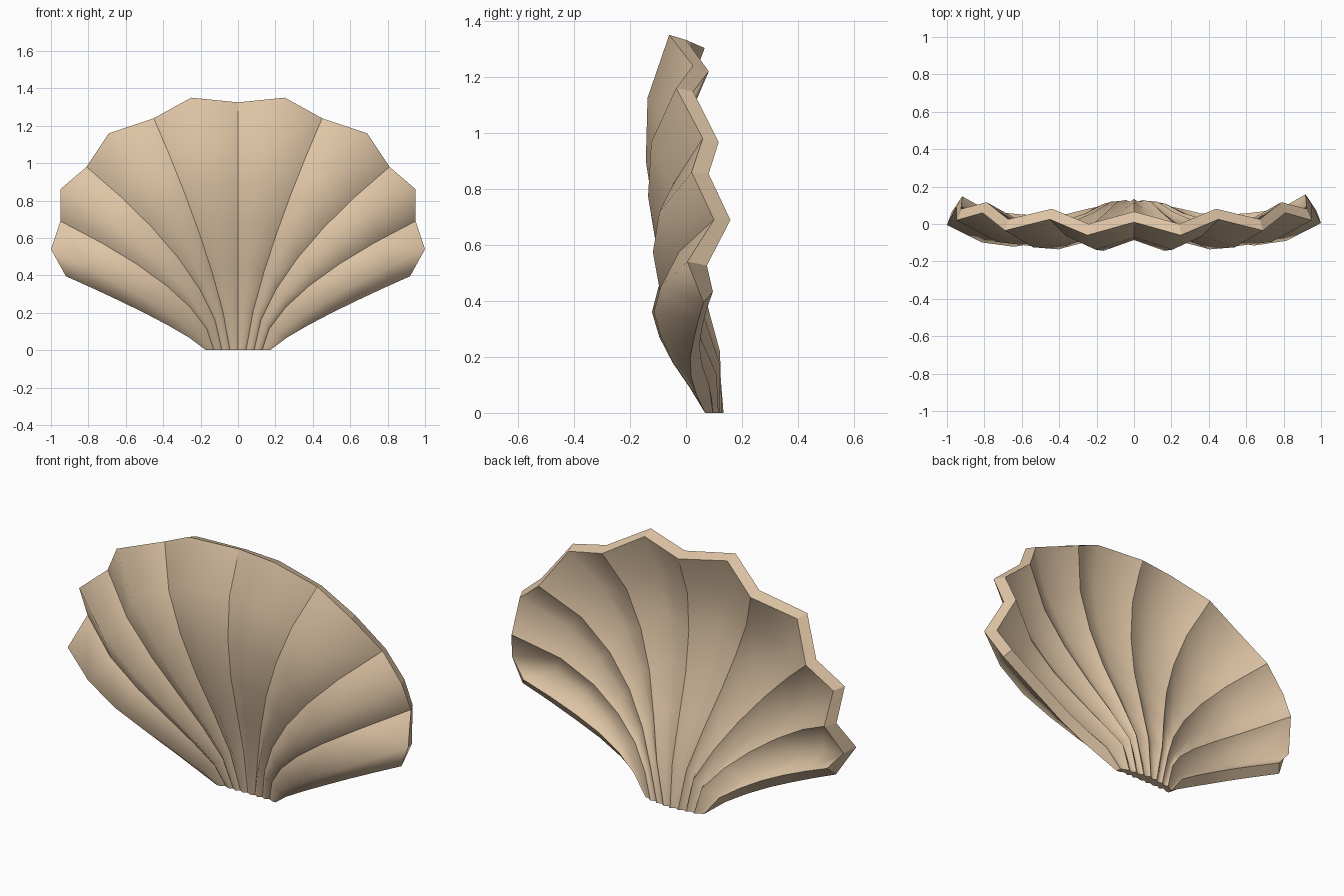
import bpy, bmesh

if "Cube" in bpy.data.objects:
    bpy.data.objects.remove(bpy.data.objects["Cube"])

# Half-rim of the fan: x, z, baseline y, ray curvature (even entries are grooves, odd are ribs)
RIM = [(0.00, 1.325, -0.065, 1.0), (0.25, 1.35, -0.06, 1.2), (0.45, 1.24, -0.05, 1.33),
       (0.69, 1.16, -0.035, 1.5), (0.81, 0.98, -0.015, 1.65), (0.95, 0.86, 0.02, 1.6),
       (0.95, 0.69, 0.025, 1.7), (1.00, 0.54, 0.005, 1.35), (0.92, 0.395, -0.01, 1.2)]
# Depth of the ribs from hinge to rim: near the middle, near the side, and the outer edge
MID = [0.07, 0.02, -0.045, -0.11, -0.145, -0.14]
SIDE = [0.07, 0.015, -0.045, -0.09, -0.115, -0.09]
EDGE = [0.068, 0.037, 0.018, 0.015, 0.028, 0.043, 0.0625]
ROWS = 6
THICK = 0.058
HINGE = 0.052


def front_point(col, row):
    side = -1 if col < 0 else 1
    k = abs(col)
    rx, rz, base, power = RIM[k]
    t = row / ROWS
    w = 1.0 if k >= 7 else min(1, max(0, (base + 0.065) / 0.095))
    if k == 8:
        y = EDGE[row]
    else:
        y = base if row == ROWS else MID[row] * (1 - w) + SIDE[row] * w
        if k % 2 == 0:
            y += 0.012 + 0.063 * t ** 0.7     # groove depth
    if side < 0 and k >= 6:
        y -= 0.01 * t                         # left wing sits slightly forward
    bx = 0.0215 * k
    return (side * (bx + (rx - bx) * t ** power), y, rz * t)


bm = bmesh.new()
cols = list(range(-8, 9))
n = len(cols)
front = [[bm.verts.new(front_point(c, r)) for c in cols] for r in range(ROWS + 1)]

# Front skin
for r in range(ROWS):
    for i in range(n - 1):
        bm.faces.new((front[r][i], front[r][i + 1], front[r + 1][i + 1], front[r + 1][i]))
bm.normal_update()

# Back skin, offset along the normals, with the hinge kept flat on the ground
back = []
for r in range(ROWS + 1):
    line = []
    for c, v in zip(cols, front[r]):
        co = v.co - v.normal * THICK * min(1.4, v.calc_shell_factor())
        if r == 0:
            co.x, co.y, co.z = v.co.x, v.co.y + HINGE - 0.003 * abs(c), 0
        line.append(co)
    back.append(line)
back = [[bm.verts.new(co) for co in line] for line in back]
for r in range(ROWS):
    for i in range(n - 1):
        bm.faces.new((back[r][i], back[r + 1][i], back[r + 1][i + 1], back[r][i + 1]))

# Border band closing the shell
loop = [(0, i) for i in range(n)] + [(r, n - 1) for r in range(1, ROWS + 1)]
loop += [(ROWS, i) for i in range(n - 2, -1, -1)] + [(r, 0) for r in range(ROWS - 1, 0, -1)]
for (r0, i0), (r1, i1) in zip(loop, loop[1:] + loop[:1]):
    bm.faces.new((front[r0][i0], back[r0][i0], back[r1][i1], front[r1][i1]))
bmesh.ops.recalc_face_normals(bm, faces=bm.faces)

# Smooth ribs, sharp grooves and sharp border
for f in bm.faces:
    f.smooth = True
for skin in (front, back):
    for i in range(0, n, 2):
        for r in range(ROWS):
            bm.edges.get((skin[r][i], skin[r + 1][i])).smooth = False
    for (r0, i0), (r1, i1) in zip(loop, loop[1:] + loop[:1]):
        bm.edges.get((skin[r0][i0], skin[r1][i1])).smooth = False
for r, i in loop:
    if r in (0, ROWS):
        bm.edges.get((front[r][i], back[r][i])).smooth = False

mesh = bpy.data.meshes.new("scallop_shell")
bm.to_mesh(mesh)
bm.free()
shell = bpy.data.objects.new("scallop_shell", mesh)
bpy.context.collection.objects.link(shell)

mat = bpy.data.materials.new("sandy tan")
mat.diffuse_color = (0.74, 0.56, 0.38, 1)
mat.use_nodes = True
mat.node_tree.nodes["Principled BSDF"].inputs["Base Color"].default_value = mat.diffuse_color
mesh.materials.append(mat)
